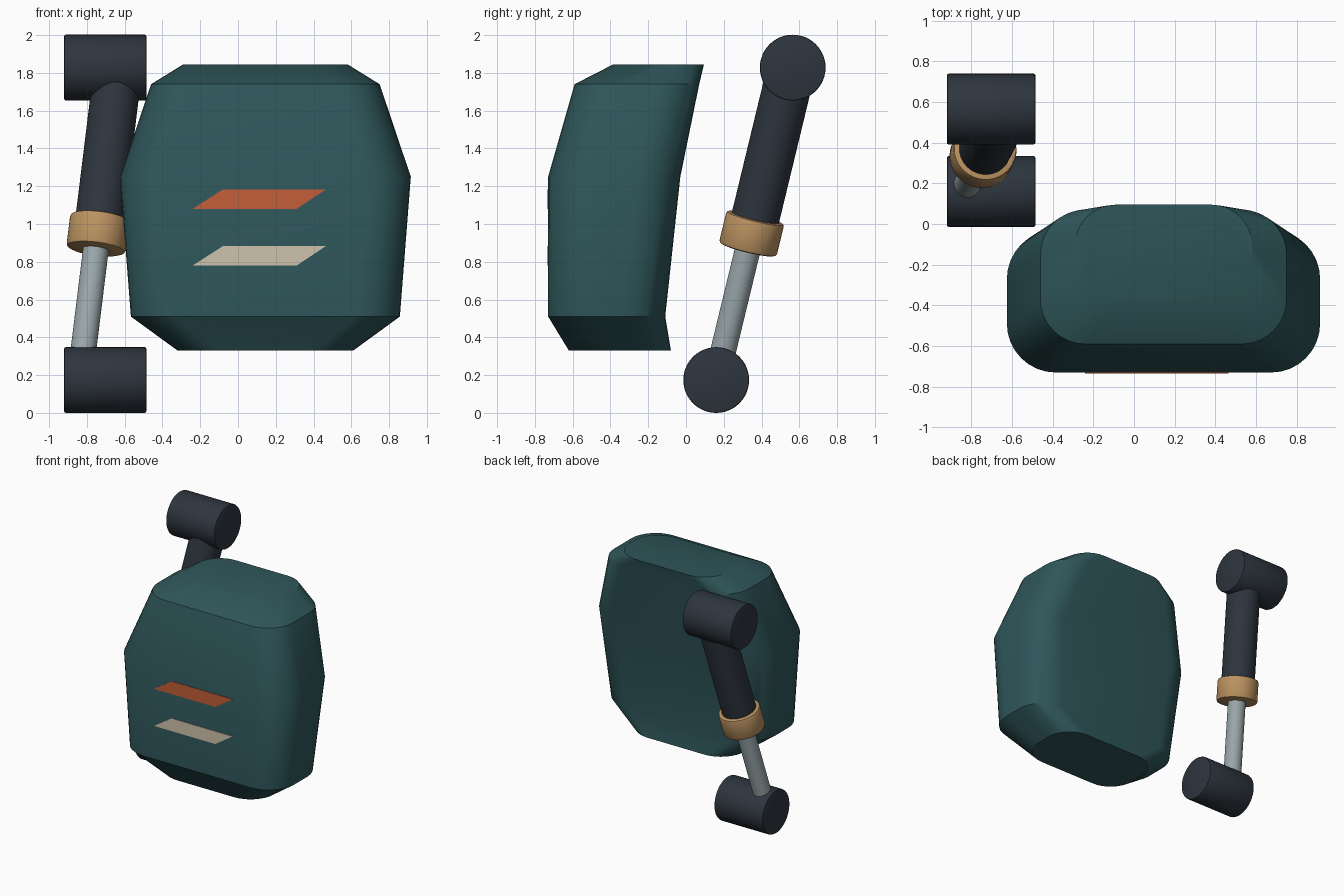
import bpy, bmesh, math
from mathutils import Vector

cube = bpy.data.objects.get("Cube")
if cube:
    bpy.data.objects.remove(cube, do_unlink=True)


def material(name, rgb):
    m = bpy.data.materials.new(name)
    m.use_nodes = True
    m.diffuse_color = (*rgb, 1)
    m.node_tree.nodes["Principled BSDF"].inputs["Base Color"].default_value = (*rgb, 1)
    return m


teal = material("teal paint", (0.028, 0.093, 0.102))
orange = material("orange paint", (0.55, 0.112, 0.04))
cream = material("cream paint", (0.617, 0.55, 0.413))
charcoal = material("charcoal metal", (0.027, 0.036, 0.048))
bronze = material("bronze metal", (0.49, 0.287, 0.117))
steel = material("steel", (0.328, 0.392, 0.413))


def finish(name, bm, mat, angle=30):
    bmesh.ops.recalc_face_normals(bm, faces=bm.faces)
    mesh = bpy.data.meshes.new(name)
    bm.to_mesh(mesh)
    bm.free()
    mesh.materials.append(mat)
    ob = bpy.data.objects.new(name, mesh)
    bpy.context.collection.objects.link(ob)
    bpy.ops.object.select_all(action='DESELECT')
    ob.select_set(True)
    bpy.context.view_layer.objects.active = ob
    bpy.ops.object.shade_smooth_by_angle(angle=math.radians(angle))
    return ob


def rod(name, start, end, radius, mat, bevel=0.0):
    """Cylinder between two points, with optionally softened rims."""
    start, end = Vector(start), Vector(end)
    axis = end - start
    bm = bmesh.new()
    bmesh.ops.create_cone(bm, cap_ends=True, segments=48, radius1=radius,
                          radius2=radius, depth=axis.length)
    if bevel:
        rims = [e for e in bm.edges if abs(e.verts[0].co.z - e.verts[1].co.z) < 1e-4]
        bmesh.ops.bevel(bm, geom=rims, offset=bevel, segments=2, profile=0.5, affect='EDGES')
    ob = finish(name, bm, mat, 40)
    ob.rotation_mode = 'QUATERNION'
    ob.rotation_quaternion = axis.to_track_quat('Z', 'Y')
    ob.location = (start + end) / 2
    return ob


def rounded_ring(bm, z, half_width, front, back, radius, steps=8):
    """Rounded rectangle of vertices at one height."""
    ring = []
    mid, half_depth = (front + back) / 2, (back - front) / 2
    for corner, (sx, sy) in enumerate([(1, 1), (-1, 1), (-1, -1), (1, -1)]):
        for i in range(steps + 1):
            a = (corner + i / steps) * math.pi / 2
            ring.append(bm.verts.new((
                CENTRE_X + sx * (half_width - radius) + radius * math.cos(a),
                mid + sy * (half_depth - radius) + radius * math.sin(a), z)))
    return ring


# Armour shell: loft of rounded sections (height, half width, front, back, radius)
CENTRE_X = 0.145
FRONT = -0.73
sections = [
    (0.33, 0.465, -0.62, -0.08, 0.21),
    (0.51, 0.712, FRONT, -0.11, 0.23),
    (1.25, 0.77, FRONT, -0.03, 0.24),
    (1.74, 0.605, -0.59, 0.07, 0.22),
    (1.845, 0.435, -0.385, 0.095, 0.2),
]
bm = bmesh.new()
rings = [rounded_ring(bm, *s) for s in sections]
for low, high in zip(rings, rings[1:]):
    for i in range(len(low)):
        j = (i + 1) % len(low)
        bm.faces.new((low[i], low[j], high[j], high[i]))
bm.faces.new(rings[0])
bm.faces.new(rings[-1])
finish("armour_shell", bm, teal)

# Slanted painted stripes on the front
for name, z, mat in (("upper_stripe", 1.08, orange), ("lower_stripe", 0.78, cream)):
    bm = bmesh.new()
    outline = [(-0.24, 0), (0.31, 0), (0.465, 0.103), (-0.08, 0.103)]
    face = bm.faces.new([bm.verts.new((x, FRONT + 0.002, z + dz)) for x, dz in outline])
    solid = bmesh.ops.extrude_face_region(bm, geom=[face])
    for v in solid["geom"]:
        if isinstance(v, bmesh.types.BMVert):
            v.co.y -= 0.006
    finish(name, bm, mat)


# Hydraulic strut on the right, behind the shell
def on_axis(z):
    return (-0.634 + 0.123 * (z - 1.83), 0.56 + 0.2417 * (z - 1.83), z)


for name, y, z in (("upper_pivot", 0.565, 1.828), ("lower_pivot", 0.16, 0.174)):
    rod(name, (-0.92, y, z), (-0.485, y, z), 0.174, charcoal, 0.008)
rod("strut_barrel", on_axis(0.95), on_axis(1.8), 0.128, charcoal)
rod("strut_collar", on_axis(0.865), on_axis(1.035), 0.157, bronze, 0.015)
rod("strut_piston", on_axis(0.2), on_axis(0.95), 0.068, steel)
